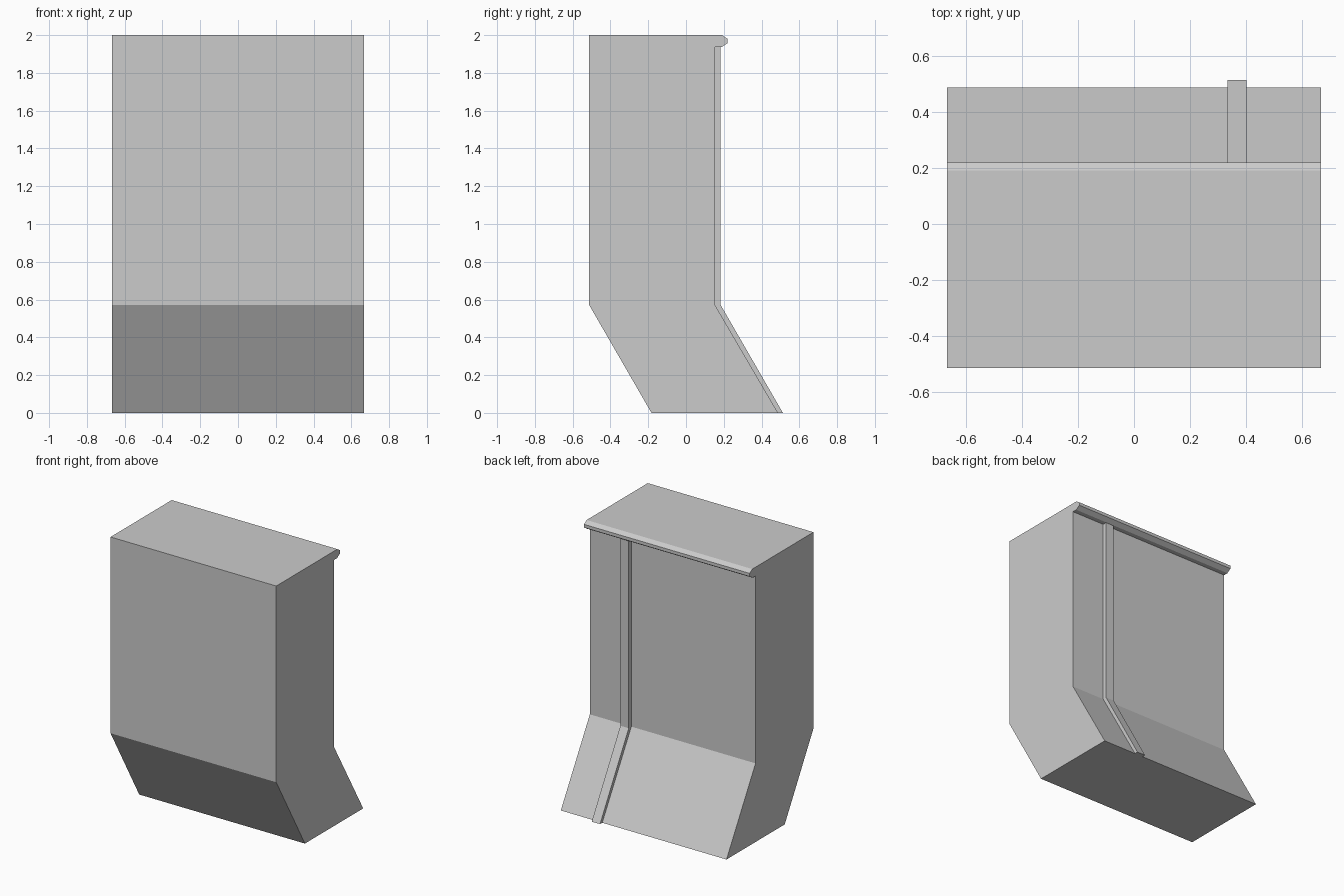
import bpy
import bmesh

cube = bpy.data.objects.get("Cube")
if cube:
    bpy.data.objects.remove(cube, do_unlink=True)

grey = bpy.data.materials.new("light_grey")
grey.use_nodes = True
colour = (0.6, 0.6, 0.6, 1)
grey.diffuse_color = colour
grey.node_tree.nodes["Principled BSDF"].inputs["Base Color"].default_value = colour


def extrude_profile(name, profile, x_min, x_max):
    """Extrude a closed side profile of (y, z) points along x."""
    bm = bmesh.new()
    face = bm.faces.new([bm.verts.new((x_min, y, z)) for y, z in profile])
    result = bmesh.ops.extrude_face_region(bm, geom=[face])
    moved = [v for v in result["geom"] if isinstance(v, bmesh.types.BMVert)]
    bmesh.ops.translate(bm, verts=moved, vec=(x_max - x_min, 0, 0))
    bmesh.ops.recalc_face_normals(bm, faces=bm.faces)
    mesh = bpy.data.meshes.new(name)
    bm.to_mesh(mesh)
    bm.free()
    mesh.materials.append(grey)
    obj = bpy.data.objects.new(name, mesh)
    bpy.context.collection.objects.link(obj)
    return obj


HALF = 0.667
BEND = 0.572

# Wall block with a slanted foot and a rounded lip along the top of the back
extrude_profile("wall_body", [
    (-0.513, 2), (-0.513, BEND), (-0.183, 0), (0.487, 0), (0.153, BEND),
    (0.153, 1.936), (0.187, 1.936), (0.22, 1.957), (0.22, 1.98), (0.19, 2),
], -HALF, HALF)

# Raised rib running down the back and along the slant
extrude_profile("back_rib", [
    (0.153, 1.936), (0.153, BEND), (0.487, 0), (0.513, 0),
    (0.183, BEND), (0.183, 1.936),
], 0.333, 0.4)
